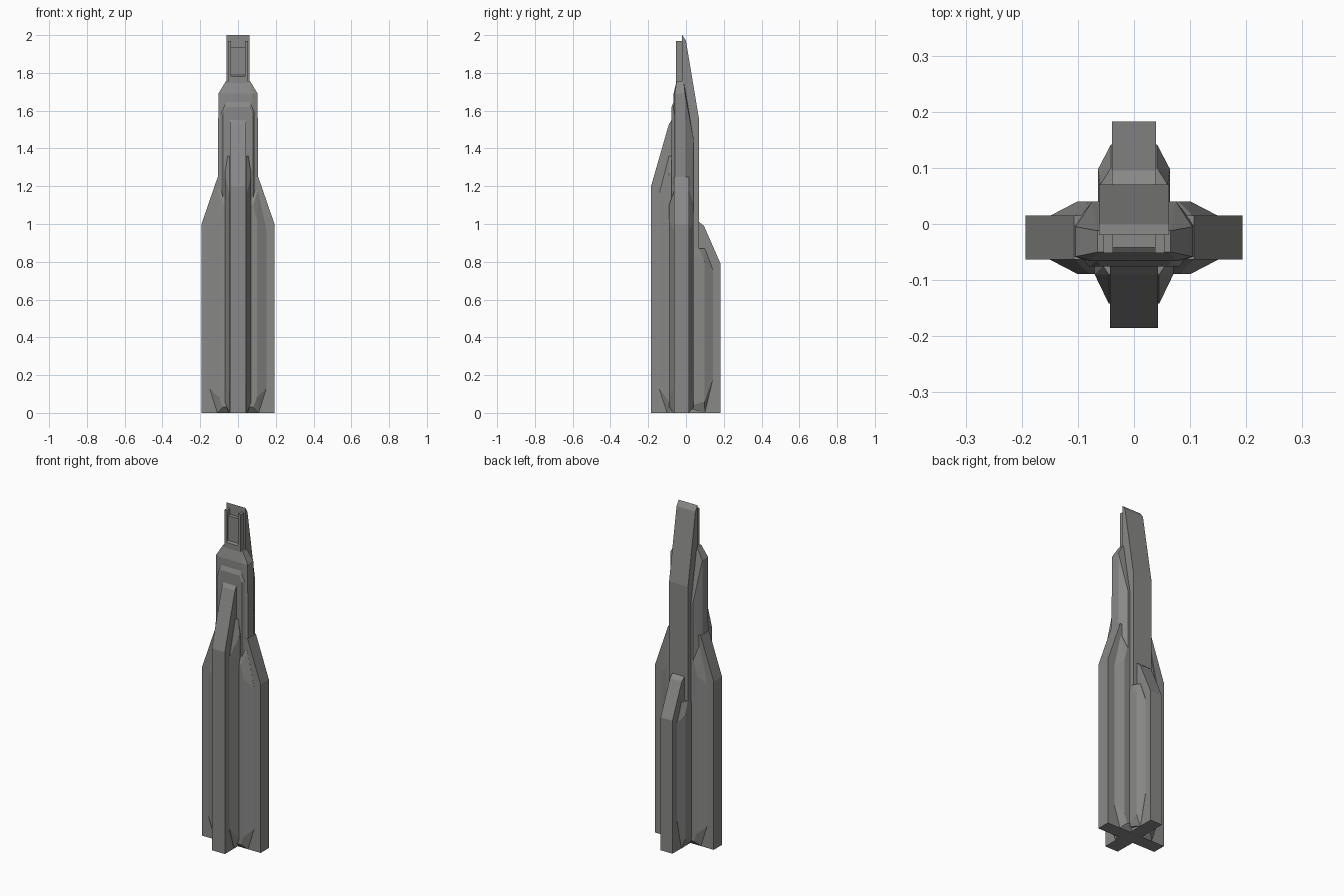
import bpy, bmesh

if "Cube" in bpy.data.objects:
    bpy.data.objects.remove(bpy.data.objects["Cube"])

grey = bpy.data.materials.new("concrete grey")
grey.diffuse_color = (0.25, 0.25, 0.245, 1)
grey.use_nodes = True
grey.node_tree.nodes["Principled BSDF"].inputs["Base Color"].default_value = grey.diffuse_color


def finish(name, bm):
    bmesh.ops.recalc_face_normals(bm, faces=bm.faces)
    me = bpy.data.meshes.new(name)
    bm.to_mesh(me)
    bm.free()
    me.materials.append(grey)
    ob = bpy.data.objects.new(name, me)
    bpy.context.collection.objects.link(ob)
    return ob


def prism(name, profile, lo, hi, axis):
    """Extrude a (horizontal, z) profile along x or y."""
    bm = bmesh.new()
    place = (lambda h, z, d: (d, h, z)) if axis == 'X' else (lambda h, z, d: (h, d, z))
    a = [bm.verts.new(place(h, z, lo)) for h, z in profile]
    b = [bm.verts.new(place(h, z, hi)) for h, z in profile]
    bm.faces.new(a)
    bm.faces.new(b[::-1])
    n = len(a)
    for i in range(n):
        j = (i + 1) % n
        bm.faces.new((a[i], a[j], b[j], b[i]))
    return finish(name, bm)


def hull(name, points):
    """Faceted solid around points mirrored in x."""
    bm = bmesh.new()
    for x, y, z in points:
        for s in (-1, 1):
            bm.verts.new((s * x, y, z))
    r = bmesh.ops.convex_hull(bm, input=bm.verts)
    junk = {g for g in r["geom_interior"] + r["geom_unused"]
            if isinstance(g, bmesh.types.BMVert) and g.is_valid}
    bmesh.ops.delete(bm, geom=list(junk), context='VERTS')
    bmesh.ops.dissolve_limit(bm, angle_limit=0.01, verts=bm.verts, edges=bm.edges)
    return finish(name, bm)


# Four tall fins forming the cross plan
for s, side in ((-1, "left"), (1, "right")):
    prism(side + "_fin", [(0, 0), (s * .193, 0), (s * .193, 1.0), (s * .107, 1.25), (0, 1.25)],
          -.063, .015, 'Y')
prism("front_fin", [(-.02, 0), (-.185, 0), (-.185, 1.2), (-.09, 1.53), (-.07, 1.56), (-.02, 1.56)],
      -.043, .043, 'X')
prism("back_fin", [(0, 0), (.183, 0), (.183, .79), (.095, .99), (.07, 1.01), (0, 1.01)],
      -.039, .039, 'X')

# Flared body between the side fins
MID = -.0245
pts = []
for s in (-1, 1):
    for x, d, z in ((.15, .039, .13), (.15, .039, .97), (.11, .039, 0), (.105, .039, 1.18),
                    (.1, .065, .08), (.1, .065, 1.02), (.08, .065, 1.1), (.08, .065, .03),
                    (.08, .05, 1.13)):
        pts.append((x, MID + s * d, z))
hull("side_flare", pts)

# Flared bodies behind the front fin and the lower back fin
hull("front_flare", [(.045, -.142, .13), (.045, -.142, 1.16), (.045, -.1, 0), (.045, -.09, 1.36),
                     (.07, -.09, .06), (.07, -.09, 1.26), (.055, -.075, 1.36),
                     (.07, -.02, .03), (.07, -.02, 1.3)])
hull("back_flare", [(.041, .142, .18), (.041, .142, .76), (.041, .1, 0), (.041, .1, .87),
                    (.064, .098, .06), (.064, .098, .8), (.06, .07, .87),
                    (.064, 0, .03), (.064, 0, .87)])

# Upper tower with tapered shoulders
hull("upper_tower", [(.107, -.058, 1.0), (.107, 0, 1.0), (.104, -.058, 1.69), (.104, -.005, 1.69),
                     (.065, -.05, 1.755), (.065, -.012, 1.755), (.08, -.068, 1.0),
                     (.075, -.066, 1.69), (.075, .04, 1.0), (.075, .04, 1.45)])
hull("breast_plate", [(.09, -.064, 1.05), (.09, -.064, 1.58), (.065, -.064, 1.65),
                      (.08, -.076, 1.05), (.08, -.076, 1.58), (.06, -.076, 1.62)])

# Back spine rising to the peak
prism("back_spine", [(-.02, .87), (.07, .87), (.07, 1.55), (0, 1.97), (-.02, 2.0)],
      -.062, .062, 'X')

# Recessed head front: sill, rear panel and two posts
prism("head_sill", [(-.052, 1.70), (-.052, 1.78), (-.04, 1.79), (-.01, 1.79), (-.01, 1.70)],
      -.05, .05, 'X')
prism("head_panel", [(-.042, 1.75), (-.042, 1.935), (-.015, 1.935), (-.015, 1.75)],
      -.045, .045, 'X')
for s, side in ((-1, "left"), (1, "right")):
    lo, hi = sorted((s * .037, s * .054))
    prism(side + "_head_post", [(-.052, 1.72), (-.052, 1.97), (-.015, 1.97), (-.015, 1.72)],
          lo, hi, 'X')
